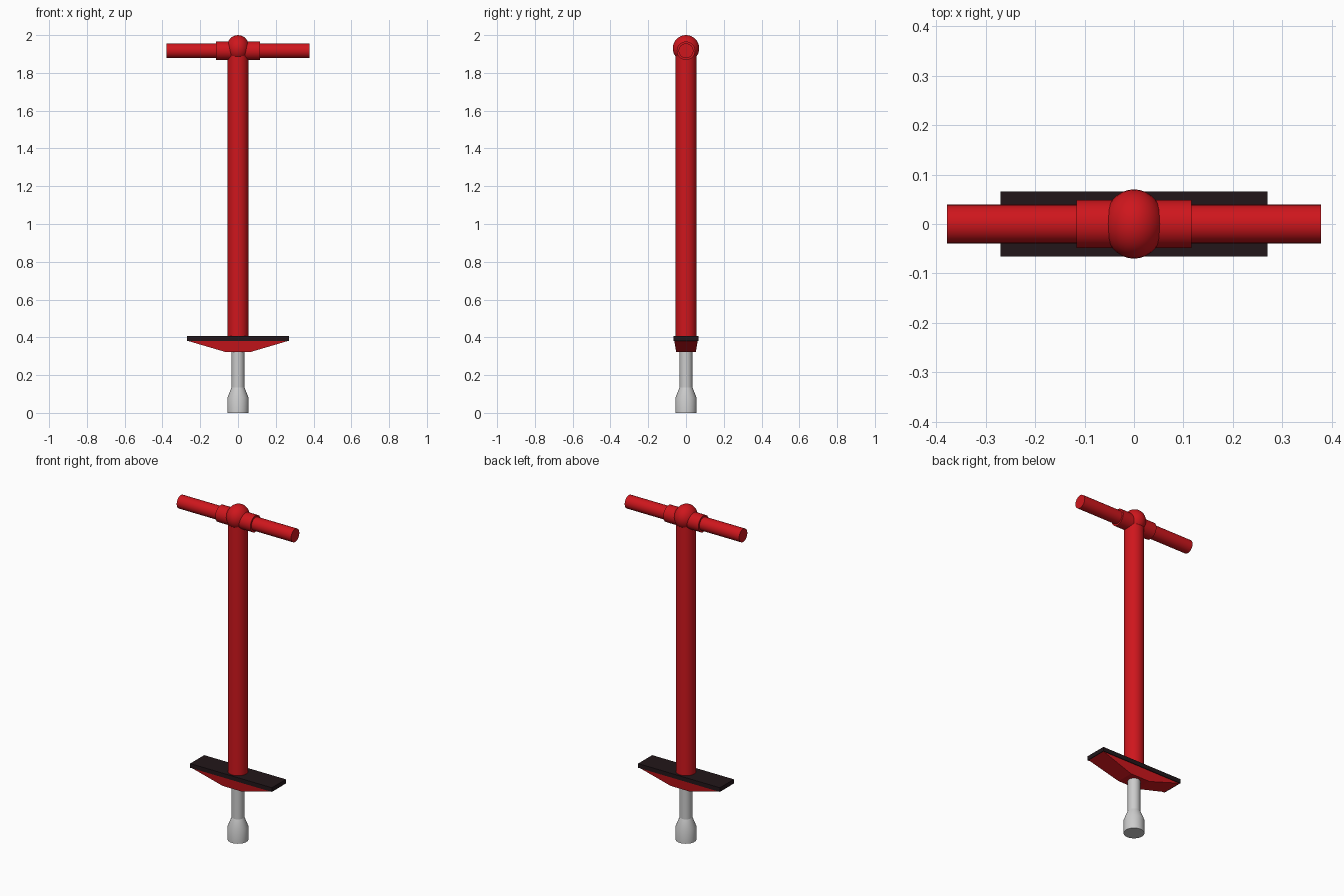
import bpy, bmesh, math
from mathutils import Matrix

if "Cube" in bpy.data.objects:
    bpy.data.objects.remove(bpy.data.objects["Cube"])


def material(name, color):
    m = bpy.data.materials.new(name)
    m.diffuse_color = color
    m.use_nodes = True
    m.node_tree.nodes["Principled BSDF"].inputs["Base Color"].default_value = m.diffuse_color
    return m


RED = material("red paint", (0.62, 0.008, 0.012, 1))
BLACK = material("black rubber", (0.016, 0.008, 0.010, 1))


def finish(name, bm, mat=None, smooth=True):
    bmesh.ops.recalc_face_normals(bm, faces=bm.faces)
    me = bpy.data.meshes.new(name)
    bm.to_mesh(me)
    bm.free()
    ob = bpy.data.objects.new(name, me)
    bpy.context.collection.objects.link(ob)
    if mat:
        me.materials.append(mat)
    if smooth:
        bpy.ops.object.select_all(action='DESELECT')
        ob.select_set(True)
        bpy.context.view_layer.objects.active = ob
        bpy.ops.object.shade_smooth_by_angle(angle=math.radians(30))
    return ob


def lathe(name, profile, mat=None, sides=32, matrix=Matrix()):
    """Capped solid of revolution about z from (radius, height) pairs."""
    bm = bmesh.new()
    rings = [[bm.verts.new((r * math.cos(2 * math.pi * i / sides),
                            r * math.sin(2 * math.pi * i / sides), z))
              for i in range(sides)] for r, z in profile]
    for a, b in zip(rings, rings[1:]):
        for i in range(sides):
            j = (i + 1) % sides
            bm.faces.new((a[i], a[j], b[j], b[i]))
    bm.faces.new(rings[0])
    bm.faces.new(rings[-1])
    bm.transform(matrix)
    return finish(name, bm, mat)


def block(name, levels, mat):
    """Stack of rectangles given as (half x, half y, z)."""
    bm = bmesh.new()
    rings = [[bm.verts.new((sx * x, sy * y, z))
              for sx, sy in ((-1, -1), (1, -1), (1, 1), (-1, 1))]
             for x, y, z in levels]
    for a, b in zip(rings, rings[1:]):
        for i in range(4):
            j = (i + 1) % 4
            bm.faces.new((a[i], a[j], b[j], b[i]))
    bm.faces.new(rings[0])
    bm.faces.new(rings[-1])
    return finish(name, bm, mat, smooth=False)


# Bouncing shaft with flared foot
lathe("foot", [(0.056, 0), (0.056, 0.08), (0.034, 0.135)])
lathe("plunger_shaft", [(0.034, 0.12), (0.034, 0.34)])

# Foot rest: tapered bracket and black tread
block("foot_bracket", [(0.065, 0.052, 0.322), (0.265, 0.062, 0.381)], RED)
block("foot_tread", [(0.27, 0.066, 0.381), (0.27, 0.066, 0.406)], BLACK)

# Main column
lathe("column", [(0.055, 0.39), (0.055, 1.91)], RED)

# Handlebar: grips and collars on both sides
for side, label in ((-1, "left"), (1, "right")):
    along = (Matrix.Translation((0, 0, 1.917))
             @ Matrix.Rotation(side * math.pi / 2, 4, 'Y'))
    lathe(label + "_grip", [(0.039, 0.0), (0.039, 0.378)], RED, matrix=along)
    lathe(label + "_collar", [(0.049, 0.0), (0.049, 0.116)], RED, matrix=along)

# Slightly flattened ball joint
ball = bmesh.new()
bmesh.ops.create_uvsphere(
    ball, u_segments=32, v_segments=16, radius=1,
    matrix=Matrix.Translation((0, 0, 1.93)) @ Matrix.Diagonal((0.061, 0.07, 0.07, 1)))
finish("ball_joint", ball, RED)
